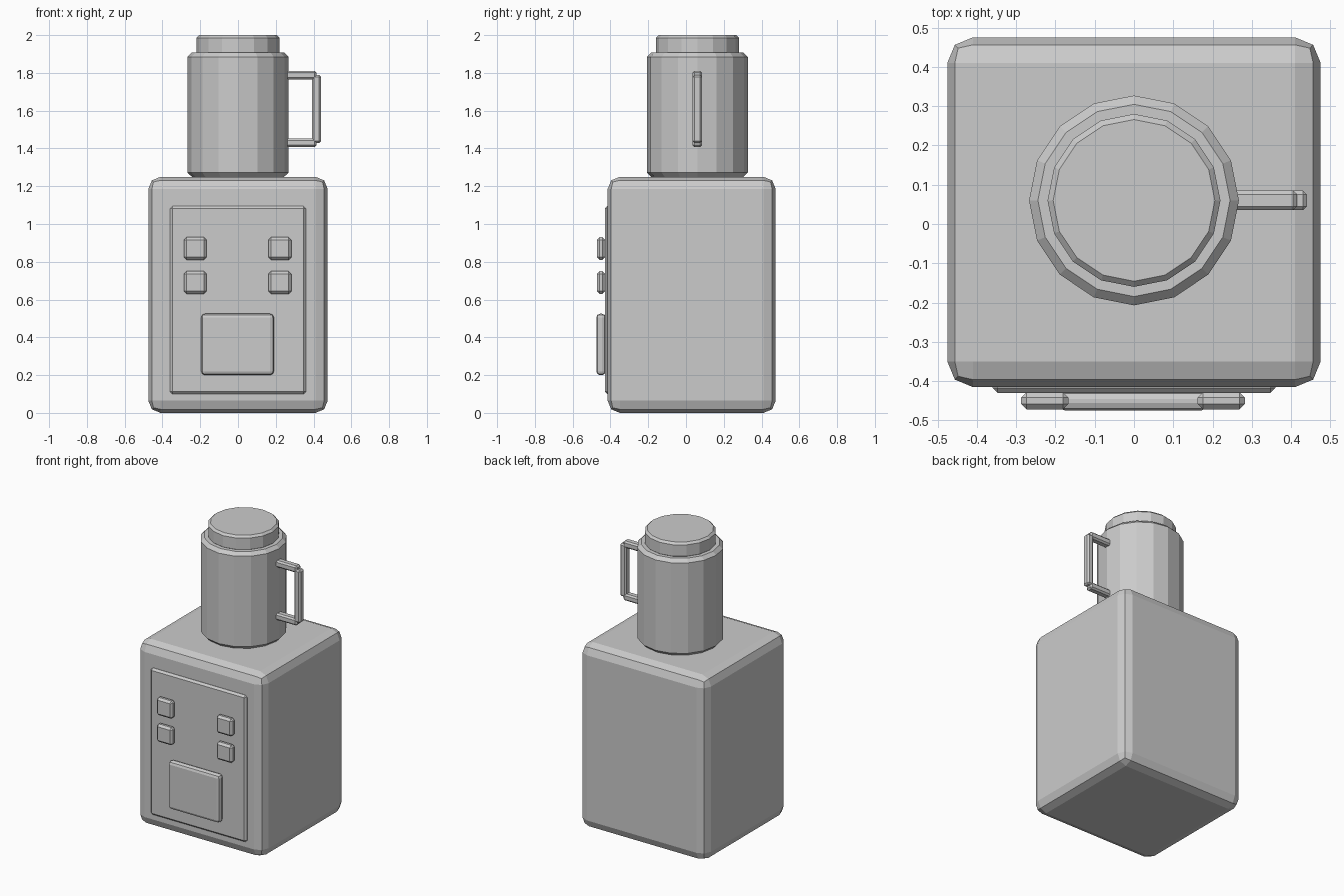
import bpy

default_cube = bpy.data.objects.get("Cube")
if default_cube:
    bpy.data.objects.remove(default_cube, do_unlink=True)

grey = bpy.data.materials.new("light grey")
grey.use_nodes = True
colour = (0.6, 0.6, 0.6, 1)
grey.diffuse_color = colour
grey.node_tree.nodes["Principled BSDF"].inputs["Base Color"].default_value = colour


def finish(obj, name, bevel, segments):
    """Name the part, colour it and soften its edges."""
    obj.name = name
    obj.data.materials.append(grey)
    mod = obj.modifiers.new("Bevel", "BEVEL")
    mod.width = bevel
    mod.segments = segments
    mod.limit_method = "ANGLE"
    mod.angle_limit = 0.7
    return obj


def box(name, low, high, bevel, segments=1):
    centre = [(a + b) / 2 for a, b in zip(low, high)]
    bpy.ops.mesh.primitive_cube_add(size=1, location=centre)
    obj = bpy.context.object
    obj.scale = [b - a for a, b in zip(low, high)]
    bpy.ops.object.transform_apply(location=False, rotation=False, scale=True)
    return finish(obj, name, bevel, segments)


def drum(name, radius, bottom, top, bevel):
    bpy.ops.mesh.primitive_cylinder_add(
        vertices=16, radius=radius, depth=top - bottom,
        location=(0, FLASK_Y, (bottom + top) / 2))
    return finish(bpy.context.object, name, bevel, 1)


FLASK_Y = 0.06

# Cabinet with its front panel
box("cabinet", (-0.475, -0.415, 0), (0.475, 0.475, 1.25), 0.065, 2)
box("front_panel", (-0.36, -0.43, 0.10), (0.36, -0.38, 1.095), 0.013)

# Large plate and four buttons on the panel
box("large_plate", (-0.195, -0.475, 0.2), (0.19, -0.425, 0.525), 0.02, 2)
for side, x in (("right", -0.227), ("left", 0.222)):
    for row, z in (("lower", 0.69), ("upper", 0.87)):
        box(f"{row}_{side}_button", (x - 0.06, -0.472, z - 0.06),
            (x + 0.06, -0.428, z + 0.06), 0.014)

# Flask and lid
drum("flask", 0.267, 1.25, 1.907, 0.022)
drum("lid", 0.22, 1.895, 2.0, 0.014)

# Flask handle
y0, y1 = FLASK_Y - 0.025, FLASK_Y + 0.025
for name, z in (("handle_bottom", 1.43), ("handle_top", 1.788)):
    box(name, (0.24, y0, z - 0.023), (0.415, y1, z + 0.023), 0.01)
box("handle_grip", (0.393, y0, 1.43), (0.44, y1, 1.788), 0.01)
